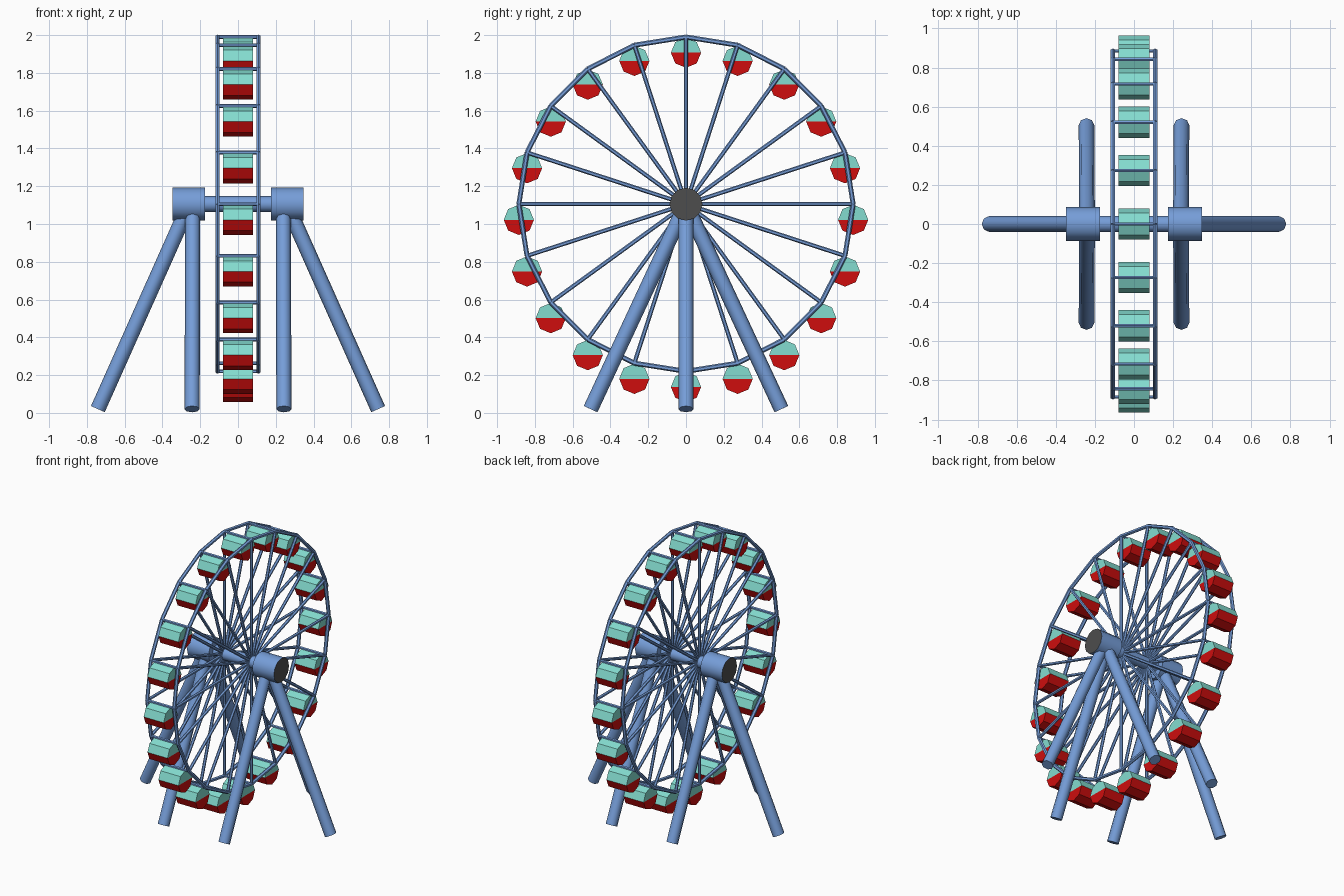
import bpy, bmesh, math
from mathutils import Vector, Matrix

if "Cube" in bpy.data.objects:
    bpy.data.objects.remove(bpy.data.objects["Cube"])

HUB = Vector((0, 0, 1.105))
R, N, RX = 0.885, 20, 0.108


def material(name, col):
    m = bpy.data.materials.new(name)
    m.diffuse_color = (*col, 1)
    m.use_nodes = True
    m.node_tree.nodes["Principled BSDF"].inputs["Base Color"].default_value = m.diffuse_color
    return m


blue = material("steel blue", (0.18, 0.34, 0.69))
teal = material("pale teal", (0.23, 0.72, 0.63))
red = material("red", (0.62, 0.004, 0.004))
grey = material("dark grey", (0.075, 0.075, 0.075))


def tube(bm, a, b, r, sides, turn=0.0):
    """Capped prism between two points."""
    a, b = Vector(a), Vector(b)
    d = b - a
    mat = (Matrix.Translation((a + b) / 2)
           @ d.to_track_quat('Z', 'Y').to_matrix().to_4x4()
           @ Matrix.Rotation(turn, 4, 'Z'))
    bmesh.ops.create_cone(bm, cap_ends=True, segments=sides, radius1=r,
                          radius2=r, depth=d.length, matrix=mat)


def finish(bm, name, mats, rule=None, smooth=False):
    bm.normal_update()
    if rule:
        for f in bm.faces:
            f.material_index = rule(f)
    me = bpy.data.meshes.new(name)
    bm.to_mesh(me)
    bm.free()
    for m in mats:
        me.materials.append(m)
    ob = bpy.data.objects.new(name, me)
    bpy.context.collection.objects.link(ob)
    if smooth:
        bpy.ops.object.select_all(action='DESELECT')
        ob.select_set(True)
        bpy.context.view_layer.objects.active = ob
        bpy.ops.object.shade_smooth_by_angle(angle=math.radians(50))
    return ob


def rim_point(i, x=0.0):
    a = 2 * math.pi * i / N
    return HUB + Vector((x, R * math.sin(a), R * math.cos(a)))


# wheel: two rims, spokes on both sides
for s, side in ((-1, "left"), (1, "right")):
    bm = bmesh.new()
    for i in range(N):
        tube(bm, rim_point(i, s * RX), rim_point(i + 1, s * RX), 0.013, 6)
    finish(bm, side + "_rim", [blue])
    bm = bmesh.new()
    for i in range(N):
        tube(bm, HUB + Vector((s * RX, 0, 0)), rim_point(i, s * RX), 0.011, 6)
    finish(bm, side + "_spokes", [blue])

# cross bars that carry the cabins
bm = bmesh.new()
for i in range(N):
    tube(bm, rim_point(i, -RX), rim_point(i, RX), 0.010, 6)
finish(bm, "cross_bars", [blue])

# axle
bm = bmesh.new()
tube(bm, HUB - Vector((0.2, 0, 0)), HUB + Vector((0.2, 0, 0)), 0.042, 12)
finish(bm, "axle", [blue], smooth=True)

# cabins: octagonal prisms, teal above the middle and red below
for i in range(N):
    c = rim_point(i) - Vector((0, 0, 0.083))
    bm = bmesh.new()
    tube(bm, c - Vector((0.08, 0, 0)), c + Vector((0.08, 0, 0)), 0.08, 8)
    bmesh.ops.bisect_plane(bm, geom=bm.verts[:] + bm.edges[:] + bm.faces[:],
                           dist=1e-4, plane_co=c, plane_no=(0, 0, 1))
    finish(bm, "cabin_%02d" % (i + 1), [teal, red],
           lambda f: 0 if f.calc_center_median().z > c.z else 1)

# bearing drums with dark outer caps, and three legs per side
for s, side in ((-1, "left"), (1, "right")):
    bm = bmesh.new()
    tube(bm, HUB + Vector((s * 0.175, 0, 0)), HUB + Vector((s * 0.348, 0, 0)),
         0.087, 12)
    finish(bm, side + "_drum", [blue, grey],
           lambda f: 1 if f.normal.x * s > 0.9 else 0, smooth=True)
    legs = {"front_leg": ((0.24, 0, 1.105), (0.243, -0.505, 0.020)),
            "back_leg": ((0.24, 0, 1.105), (0.243, 0.505, 0.020)),
            "outer_leg": ((0.26, 0, 1.10), (0.742, 0, 0.020))}
    for name, (a, b) in legs.items():
        bm = bmesh.new()
        tube(bm, (s * a[0], a[1], a[2]), (s * b[0], b[1], b[2]), 0.040, 8)
        finish(bm, side + "_" + name, [blue], smooth=True)
